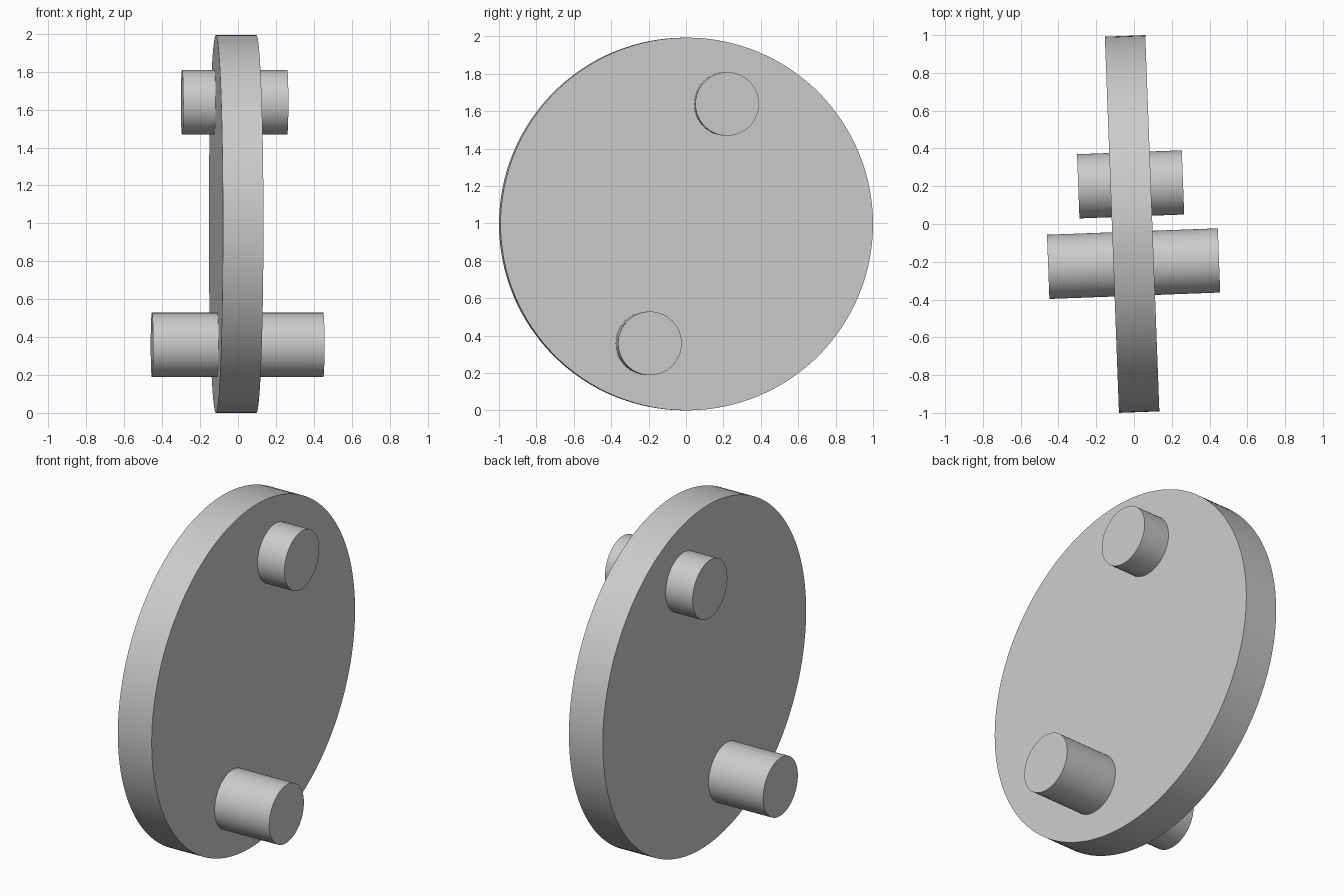
import bpy
import math
from mathutils import Matrix, Vector

cube = bpy.data.objects.get("Cube")
if cube:
    bpy.data.objects.remove(cube, do_unlink=True)

# Single plain grey
GREY = (0.6, 0.6, 0.6, 1.0)
grey = bpy.data.materials.new("plain grey")
grey.use_nodes = True
grey.diffuse_color = GREY
grey.node_tree.nodes["Principled BSDF"].inputs["Base Color"].default_value = GREY

RADIUS = 0.9965
CENTRE = Vector((-0.01, 0, RADIUS))
TURN = Matrix.Rotation(math.radians(2.15), 4, "Z")
LIE_ALONG_X = Matrix.Rotation(math.pi / 2, 4, "Y")


def cylinder(name, radius, length, y, z, sides):
    """Cylinder along the shared, slightly turned axis, offset from the centre."""
    bpy.ops.mesh.primitive_cylinder_add(vertices=sides, radius=radius, depth=length)
    obj = bpy.context.object
    obj.name = name
    obj.matrix_world = (Matrix.Translation(CENTRE) @ TURN
                        @ Matrix.Translation((0, y, z)) @ LIE_ALONG_X)
    obj.data.materials.append(grey)
    bpy.ops.object.shade_smooth_by_angle(angle=math.radians(30))
    return obj


# Crank disc with two pins passing through it on opposite sides
cylinder("disc", RADIUS, 0.214, 0, 0, 128)
cylinder("upper_pin", 0.17, 0.555, 0.21, 0.642, 64)
cylinder("lower_pin", 0.17, 0.905, -0.21, -0.638, 64)
